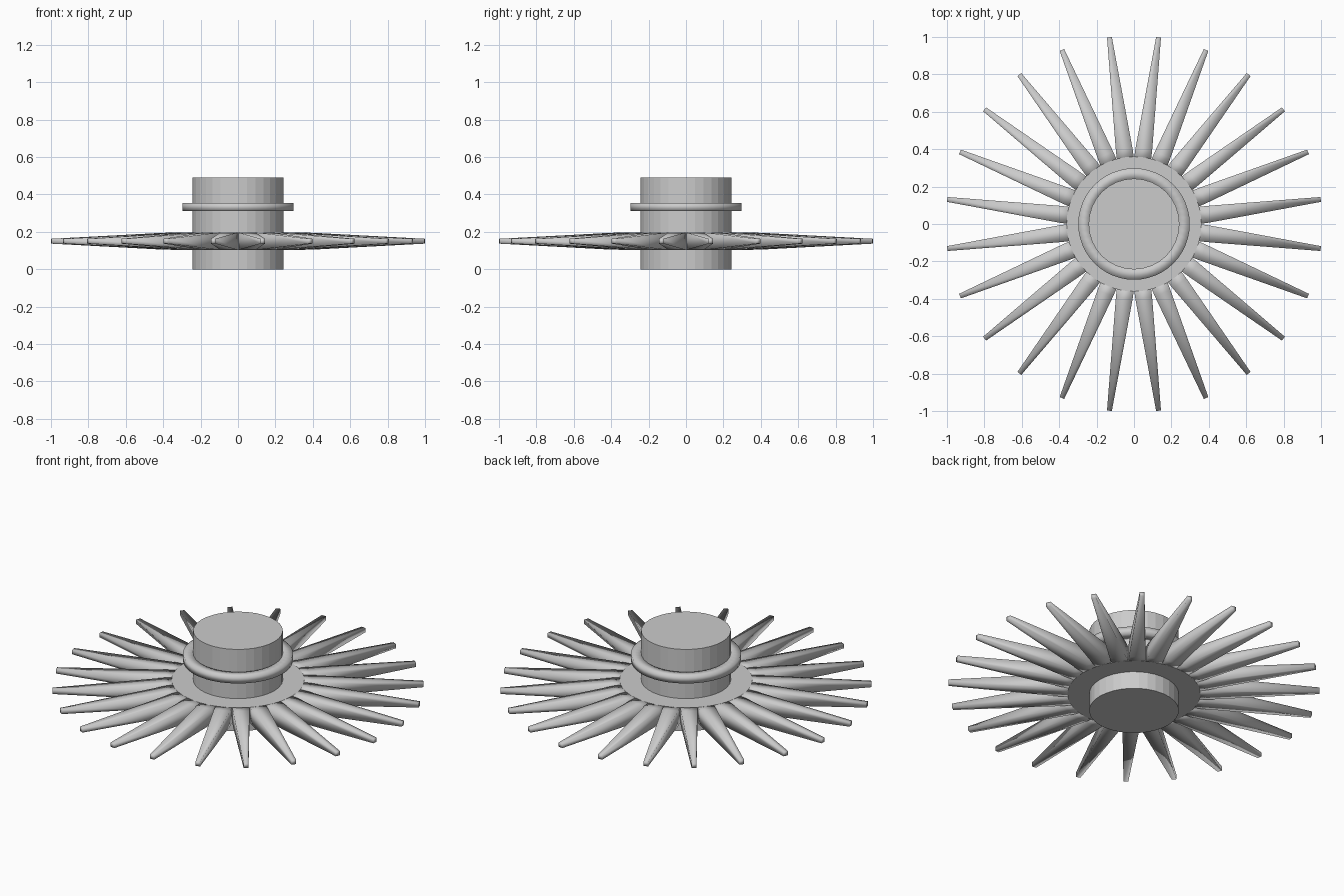
import bpy, bmesh
from math import cos, sin, pi, radians

if "Cube" in bpy.data.objects:
    bpy.data.objects.remove(bpy.data.objects["Cube"])

MID = 0.15  # height of the spoke plane


def make(name, bm, smooth=False):
    bmesh.ops.recalc_face_normals(bm, faces=bm.faces[:])
    me = bpy.data.meshes.new(name)
    bm.to_mesh(me)
    bm.free()
    for p in me.polygons:
        p.use_smooth = smooth
    ob = bpy.data.objects.new(name, me)
    bpy.context.collection.objects.link(ob)
    return ob


def cylinder(name, r, z0, z1, n):
    bm = bmesh.new()
    bmesh.ops.create_cone(bm, cap_ends=True, segments=n, radius1=r, radius2=r, depth=z1 - z0)
    bmesh.ops.translate(bm, verts=bm.verts[:], vec=(0, 0, (z0 + z1) / 2))
    return make(name, bm)


# Central drum and the disc that carries the spokes
cylinder("hub", 0.243, 0.0, 0.49, 32)
cylinder("spoke_disc", 0.36, MID - 0.046, MID + 0.046, 48)

# Raised collar with a square section, softly shaded
bm = bmesh.new()
N = 48
section = [(0.235, 0.312), (0.298, 0.312), (0.298, 0.355), (0.235, 0.355)]
rings = [[bm.verts.new((r * cos(2 * pi * i / N), r * sin(2 * pi * i / N), z)) for r, z in section]
         for i in range(N)]
for i in range(N):
    a, b = rings[i], rings[(i + 1) % N]
    for j in range(4):
        k = (j + 1) % 4
        bm.faces.new((a[j], b[j], b[k], a[k]))
make("collar", bm, True)

# Tapered square spokes, evenly spaced with half a step of offset
for s in range(24):
    t = radians(7.5 + 15 * s)
    bm = bmesh.new()
    loops = []
    for r, h in ((0.33, 0.046), (0.40, 0.045), (1.007, 0.013)):
        loops.append([bm.verts.new((r * cos(t) - u * h * sin(t), r * sin(t) + u * h * cos(t), MID + v * h))
                      for u, v in ((-1, -1), (1, -1), (1, 1), (-1, 1))])
    for a, b in zip(loops, loops[1:]):
        for j in range(4):
            k = (j + 1) % 4
            bm.faces.new((a[j], a[k], b[k], b[j]))
    bm.faces.new(loops[0])
    bm.faces.new(loops[-1])
    make(f"spoke_{s + 1:02d}", bm, True)
